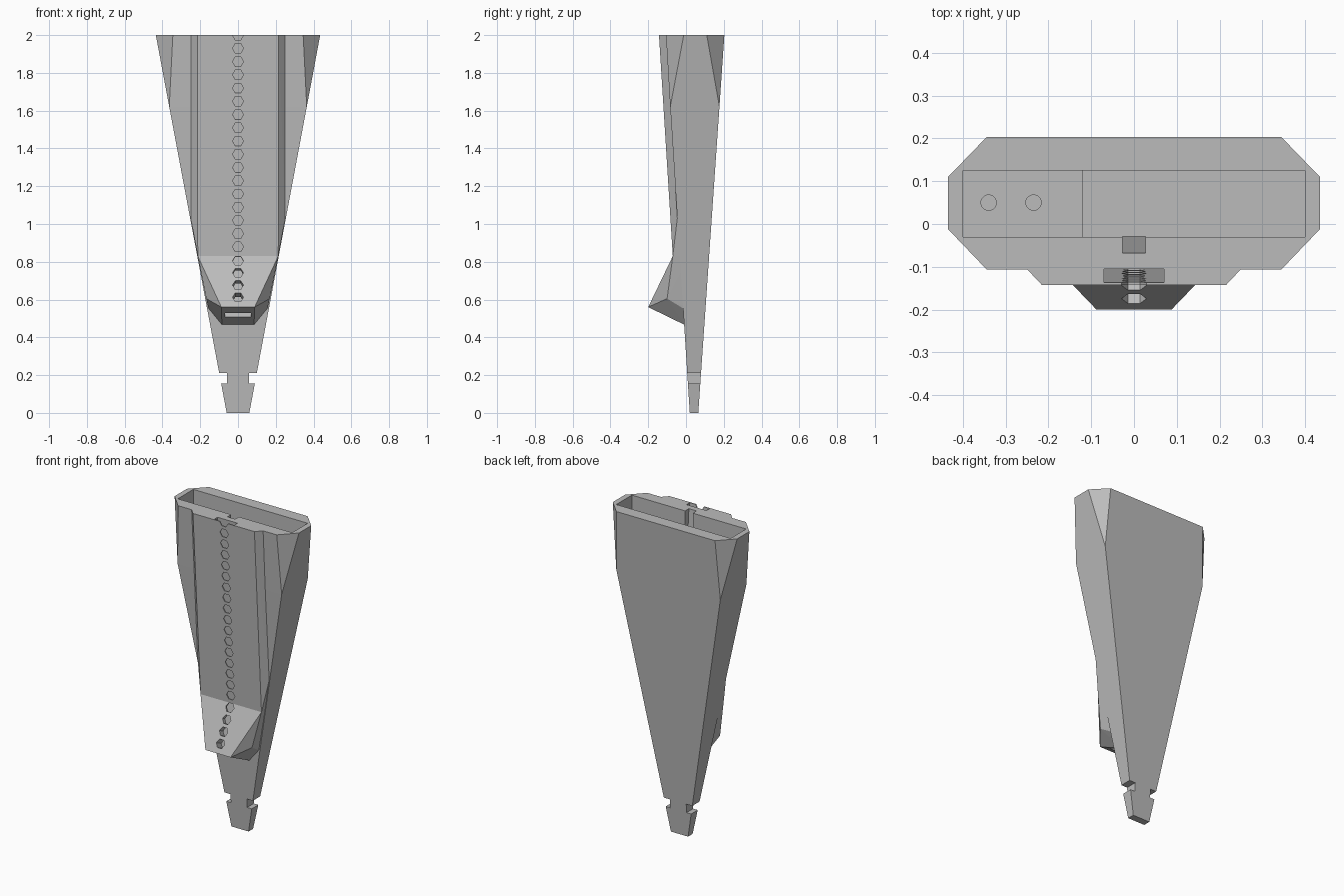
import bpy, bmesh, math
from mathutils import Vector

cube = bpy.data.objects.get("Cube")
if cube:
    bpy.data.objects.remove(cube, do_unlink=True)

grey = bpy.data.materials.new("plain grey")
grey.use_nodes = True
colour = (0.5, 0.5, 0.5, 1)
grey.diffuse_color = colour
grey.node_tree.nodes["Principled BSDF"].inputs["Base Color"].default_value = colour


def finish(bm, name):
    bmesh.ops.recalc_face_normals(bm, faces=bm.faces)
    mesh = bpy.data.meshes.new(name)
    bm.to_mesh(mesh)
    bm.free()
    mesh.materials.append(grey)
    obj = bpy.data.objects.new(name, mesh)
    bpy.context.collection.objects.link(obj)
    return obj


def hulls(name, solids):
    """One object holding a convex solid for each list of points."""
    bm = bmesh.new()
    for points in solids:
        verts = [bm.verts.new(p) for p in points]
        bmesh.ops.convex_hull(bm, input=verts)
    bmesh.ops.dissolve_limit(bm, angle_limit=0.004, verts=bm.verts, edges=bm.edges)
    return finish(bm, name)


def mirrored(points):
    return [(s * x, y, z) for x, y, z in points for s in (1, -1)]


def box(x0, x1, y0, y1, z0, z1):
    return [(x, y, z) for x in (x0, x1) for y in (y0, y1) for z in (z0, z1)]


def prism(name, half, profile):
    """Extrude a (y, z) profile along x."""
    bm = bmesh.new()
    face = bm.faces.new([bm.verts.new((-half, y, z)) for y, z in profile])
    new = bmesh.ops.extrude_face_region(bm, geom=[face])["geom"]
    bmesh.ops.translate(bm, vec=(2 * half, 0, 0),
                        verts=[v for v in new if isinstance(v, bmesh.types.BMVert)])
    return finish(bm, name)


def combine(target, other, operation):
    mod = target.modifiers.new("combine", 'BOOLEAN')
    mod.operation, mod.object, mod.solver = operation, other, 'EXACT'
    bpy.context.view_layer.objects.active = target
    bpy.ops.object.modifier_apply(modifier=mod.name)
    bpy.data.objects.remove(other, do_unlink=True)


# Tapered body with corners cut away towards the top
body = hulls("tapered_body", [mirrored([
    (.06, .02, 0), (.06, .065, 0),
    (.364, -.0835, 1.62), (.364, .177, 1.62),
    (.345, -.106, 2), (.435, -.012, 2), (.435, .11, 2), (.345, .203, 2)])])

# Raised front panel, narrowing with the body
combine(body, hulls("front_panel", [mirrored([
    (.215, -.143, 2), (.25, -.106, 2), (.25, 0, 2),
    (.25, -.046, 1.03), (.25, 0, 1.03),
    (.213, -.07, .83), (.213, .02, .83)])]), 'UNION')

# Flared chin under the panel
combine(body, hulls("chin", [mirrored([
    (.213, -.07, .83), (.213, .02, .83), (.09, -.17, .62), (.088, -.2, .56),
    (.168, -.1, .605), (.155, -.01, .55), (.155, .02, .55),
    (.085, -.005, .465), (.085, .02, .465)])]), 'UNION')

# Side notches near the tip
combine(body, hulls("notches", [
    box(.057, .2, -.1, .2, .155, .21),
    box(-.2, -.057, -.1, .2, .155, .21)]), 'DIFFERENCE')

# Top cavity with a shallow step, two peg holes and a sloping groove
combine(body, hulls("cavity", [box(-.4, -.12, -.03, .125, 1.845, 2.1)]), 'DIFFERENCE')
combine(body, hulls("cavity_step", [box(-.1201, .4, -.03, .125, 1.835, 2.1)]), 'DIFFERENCE')
pegs = [[(cx + .018 * math.cos(a), .05 + .018 * math.sin(a), z)
         for a in [k * math.tau / 20 for k in range(20)] for z in (1.83, 1.9)]
        for cx in (-.34, -.235)]
combine(body, hulls("peg_holes", pegs), 'DIFFERENCE')
combine(body, prism("groove", .027, [(-.071, 2.05), (-.029, 2.05), (-.029, 1.45)]), 'DIFFERENCE')

# Flat channel running behind the panel and out of the chin
combine(body, prism("channel", .07, [
    (-.14, 2.05), (-.064, .83), (-.15, .48),
    (-.095, .48), (-.032, .83), (-.108, 2.05)]), 'DIFFERENCE')

# Row of hexagonal holes opening into the channel
def hexagon(z, low, high, depth):
    tangent = (Vector((0, *high)) - Vector((0, *low))).normalized()
    inward = Vector((1, 0, 0)).cross(tangent)
    if inward.y < 0:
        inward.negate()
    base = Vector((0, *low)).lerp(Vector((0, *high)), (z - low[1]) / (high[1] - low[1]))
    ring = [base + .029 * (Vector((1, 0, 0)) * math.cos(a) + tangent * math.sin(a))
            for a in [k * math.tau / 6 for k in range(6)]]
    return [p + inward * d for p in ring for d in (-.02, depth)]


crease, tip, top = (-.07, .83), (-.2, .56), (-.143, 2)
holes = [hexagon(2 - .0701 * i, crease, top, .022) for i in range(17)]
holes += [hexagon(.806 - .0645 * j, tip, crease, .025 + .016 * j) for j in range(4)]
combine(body, hulls("hex_holes", holes), 'DIFFERENCE')
